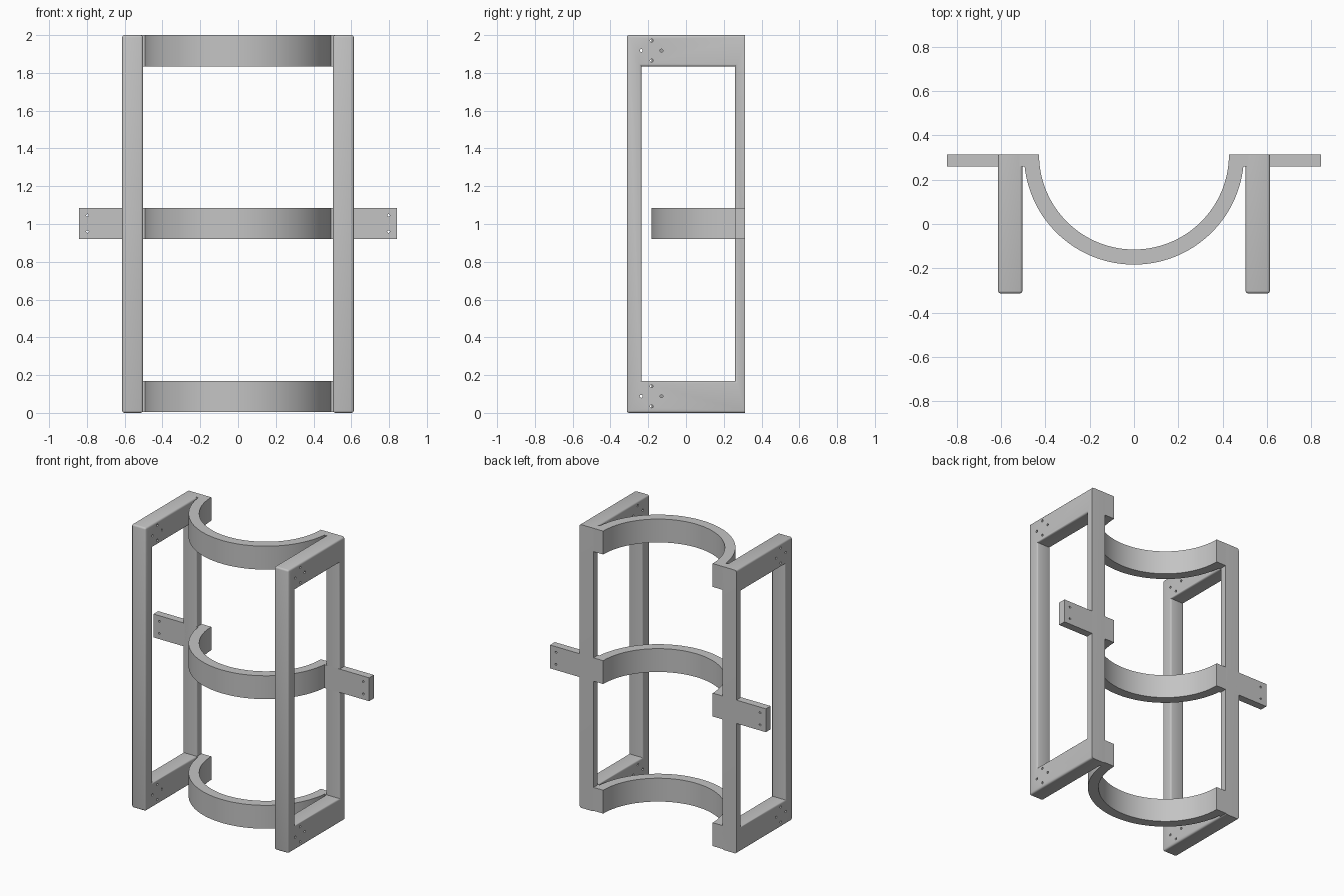
import bpy, bmesh, math
from mathutils import Matrix

cube = bpy.data.objects.get("Cube")
if cube:
    bpy.data.objects.remove(cube, do_unlink=True)

grey = bpy.data.materials.new("plain grey")
grey.use_nodes = True
colour = (0.55, 0.55, 0.55, 1)
grey.diffuse_color = colour
grey.node_tree.nodes["Principled BSDF"].inputs["Base Color"].default_value = colour

BACK, FRONT, HEIGHT = 0.313, -0.313, 2.0
INNER, OUTER = 0.503, 0.613      # frame sides in x
POST = 0.26                      # front face of the back post
BAND_H = 0.165
BAND_Z = (0.005, 0.92, 1.835)    # underside of each band


def finish(bm, name):
    bmesh.ops.recalc_face_normals(bm, faces=bm.faces)
    mesh = bpy.data.meshes.new(name)
    bm.to_mesh(mesh)
    bm.free()
    mesh.materials.append(grey)
    obj = bpy.data.objects.new(name, mesh)
    bpy.context.collection.objects.link(obj)
    return obj


def smooth(obj):
    bpy.ops.object.select_all(action='DESELECT')
    obj.select_set(True)
    bpy.context.view_layer.objects.active = obj
    bpy.ops.object.shade_smooth_by_angle(angle=math.radians(35))


def drill(obj, name, centres, axis, radius, depth):
    """Cut a set of round screw holes through obj."""
    bm = bmesh.new()
    turn = Matrix.Rotation(math.pi / 2, 4, 'Y' if axis == 'X' else 'X')
    for c in centres:
        bmesh.ops.create_cone(bm, cap_ends=True, segments=16, radius1=radius,
                              radius2=radius, depth=depth,
                              matrix=Matrix.Translation(c) @ turn)
    cutter = finish(bm, name)
    cutter.hide_render = True
    mod = obj.modifiers.new("holes", 'BOOLEAN')
    mod.operation, mod.solver, mod.object = 'DIFFERENCE', 'EXACT', cutter
    bpy.context.view_layer.objects.active = obj
    bpy.ops.object.modifier_apply(modifier=mod.name)
    bpy.data.objects.remove(cutter, do_unlink=True)


def side_frame(name, x0, x1):
    """Rectangular frame with softened edges and a flat back."""
    bm = bmesh.new()
    outline = [(FRONT, 0), (BACK, 0), (BACK, HEIGHT), (FRONT, HEIGHT)]
    window = [(-0.235, 0.17), (POST, 0.17), (POST, 1.835), (-0.235, 1.835)]
    rings = [[bm.verts.new((x, y, z)) for y, z in loop]
             for x in (x0, x1) for loop in (outline, window)]
    out0, in0, out1, in1 = rings
    for a, b in ((out0, in0), (out1, in1), (out0, out1), (in0, in1)):
        for i in range(4):
            j = (i + 1) % 4
            bm.faces.new((a[i], a[j], b[j], b[i]))
    bmesh.ops.recalc_face_normals(bm, faces=bm.faces)
    hole_verts = set(in0 + in1)

    def softened(e):
        if e.calc_face_angle() < 0.5 or all(v.co.y > BACK - 0.01 for v in e.verts):
            return False
        across = abs(e.verts[0].co.x - e.verts[1].co.x) > 0.05
        return not (across and e.verts[0] in hole_verts)

    bmesh.ops.bevel(bm, geom=[e for e in bm.edges if softened(e)], offset=0.012,
                    segments=3, profile=0.5, affect='EDGES', clamp_overlap=True)
    frame = finish(bm, name)
    # four screw holes in a diamond at each end
    mid = (x0 + x1) / 2
    spots = [(mid, y, z + dz) for z in (0.088, 1.918)
             for y, dz in ((-0.237, 0), (-0.13, 0), (-0.182, 0.053), (-0.182, -0.053))]
    drill(frame, name + "_hole_cutter", spots, 'X', 0.008, 0.3)
    smooth(frame)
    return frame


def band(name, z, reach):
    """Half-round band whose ends turn outwards along the back."""
    r_out, r_in, steps = 0.496, 0.428, 64
    start = math.asin((BACK - POST) / r_out)
    pts = [(reach, BACK), (reach, POST)]
    for i in range(steps + 1):
        a = start + (math.pi - 2 * start) * i / steps
        pts.append((r_out * math.cos(a), BACK - r_out * math.sin(a)))
    pts += [(-reach, POST), (-reach, BACK)]
    for i in range(steps + 1):
        a = math.pi * (1 - i / steps)
        pts.append((r_in * math.cos(a), BACK - r_in * math.sin(a)))
    bm = bmesh.new()
    face = bm.faces.new([bm.verts.new((x, y, z)) for x, y in pts])
    top = bmesh.ops.extrude_face_region(bm, geom=[face])["geom"]
    bmesh.ops.translate(bm, vec=(0, 0, BAND_H),
                        verts=[v for v in top if isinstance(v, bmesh.types.BMVert)])
    return finish(bm, name)


side_frame("left_frame", INNER, OUTER)
side_frame("right_frame", -OUTER, -INNER)

# the middle band runs on past the frames as mounting tabs
for name, z, reach in zip(("bottom_band", "middle_band", "top_band"),
                          BAND_Z, (0.55, 0.843, 0.55)):
    obj = band(name, z, reach)
    if name == "middle_band":
        spots = [(s * 0.797, 0.29, z + BAND_H / 2 + dz)
                 for s in (-1, 1) for dz in (-0.043, 0.043)]
        drill(obj, "tab_hole_cutter", spots, 'Y', 0.007, 0.2)
    smooth(obj)
